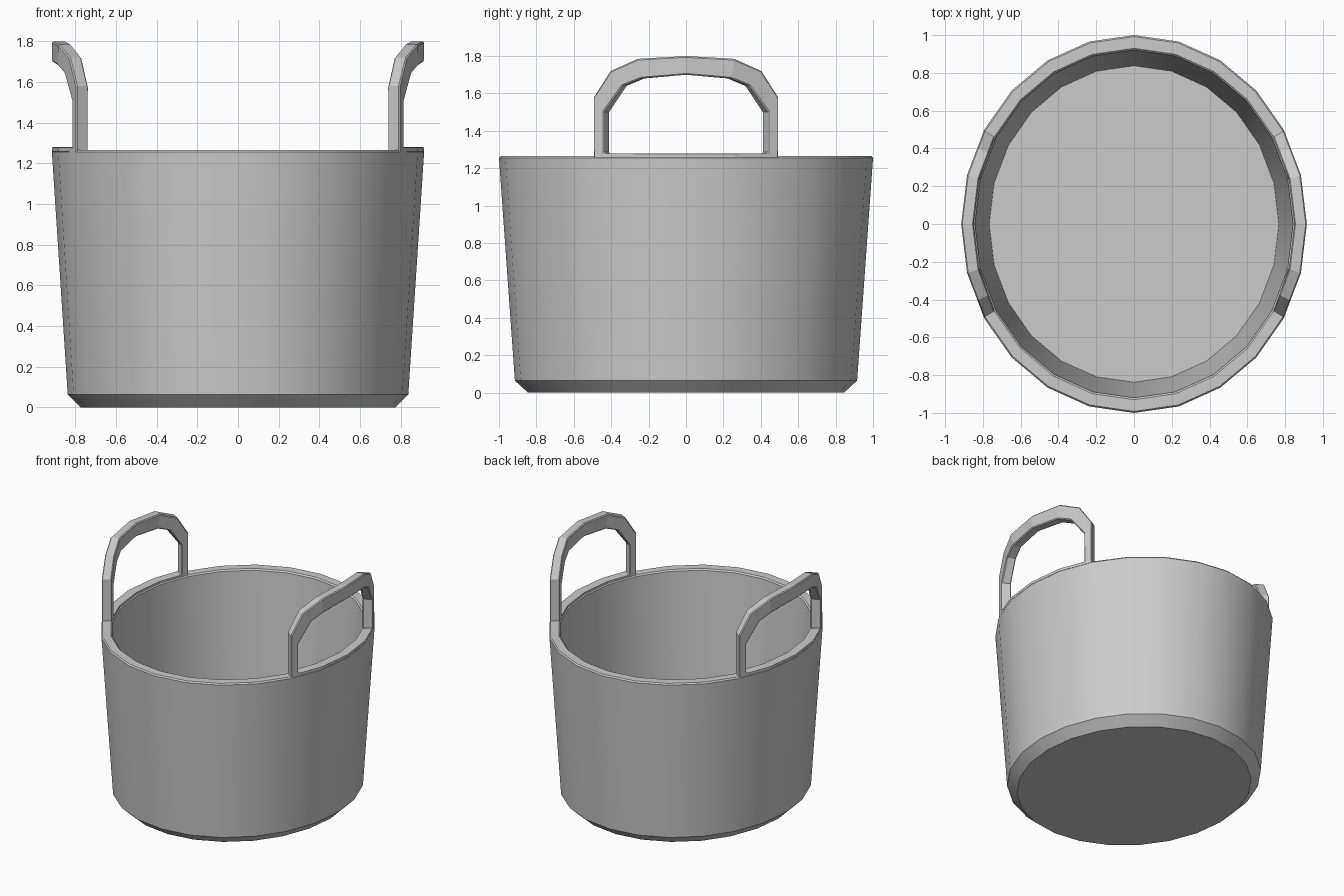
import bpy, bmesh
from math import sin, cos, pi, radians

if "Cube" in bpy.data.objects:
    bpy.data.objects.remove(bpy.data.objects["Cube"])

SIDES = 24
RATIO = 0.915      # x radius / y radius
INNER = 0.928      # inner rim scale


def finish(bm, name):
    bmesh.ops.recalc_face_normals(bm, faces=bm.faces)
    me = bpy.data.meshes.new(name)
    bm.to_mesh(me)
    bm.free()
    ob = bpy.data.objects.new(name, me)
    bpy.context.collection.objects.link(ob)
    return ob


# Bucket body: elliptical rings (y radius, z) from outer base to inner floor
profile = [(0.845, 0), (0.915, 0.065), (1.0, 1.255), (0.992, 1.265),
           (0.93, 1.265), (0.92, 1.255), (0.838, 0.065)]
bm = bmesh.new()
rings = [[bm.verts.new((r * RATIO * sin(2 * pi * i / SIDES),
                        r * cos(2 * pi * i / SIDES), z)) for i in range(SIDES)]
         for r, z in profile]
for a, b in zip(rings, rings[1:]):
    for i in range(SIDES):
        j = (i + 1) % SIDES
        bm.faces.new((a[i], a[j], b[j], b[i]))
bm.faces.new(rings[0])
bm.faces.new(rings[-1])
body = finish(bm, "bucket_body")
bpy.context.view_layer.objects.active = body
body.select_set(True)
bpy.ops.object.shade_smooth_by_angle(angle=radians(30))


def rim_x(y):
    """x on the faceted rim outline (unit y radius) at a given y."""
    y = abs(y)
    for k in range(SIDES // 4):
        a, b = 2 * pi * k / SIDES, 2 * pi * (k + 1) / SIDES
        if y <= sin(b):
            t = (y - sin(a)) / (sin(b) - sin(a))
            return RATIO * (cos(a) + t * (cos(b) - cos(a)))
    return 0


def loop(half, z):
    """Closed (y, z) loop: mirrored arch plus a bottom run along the rim."""
    arch = half + [(-y, h) for y, h in reversed(half[:-1])]
    return arch + [(-0.259, z), (0, z), (0.259, z)]


# Handles: arch and low rim strip that follow the rim's plan curve
outer = loop([(0.495, 1.255), (0.495, 1.58), (0.405, 1.72), (0.259, 1.785), (0, 1.8)], 1.255)
inner = loop([(0.44, 1.28), (0.44, 1.5), (0.34, 1.64), (0.24, 1.68), (0, 1.7)], 1.28)


def handle(name, side):
    bm = bmesh.new()
    rails = [[bm.verts.new((side * s * rim_x(y), s * y, z)) for y, z in pts]
             for pts, s in ((outer, 1), (inner, 1), (inner, INNER), (outer, INNER))]
    n = len(outer)
    for k in range(4):
        a, b = rails[k], rails[(k + 1) % 4]
        for i in range(n):
            j = (i + 1) % n
            bm.faces.new((a[i], a[j], b[j], b[i]))
    ob = finish(bm, name)
    bev = ob.modifiers.new("edge_chamfer", 'BEVEL')
    bev.width = 0.006
    bev.segments = 1
    bev.limit_method = 'ANGLE'
    bev.angle_limit = radians(60)


handle("right_handle", 1)
handle("left_handle", -1)
